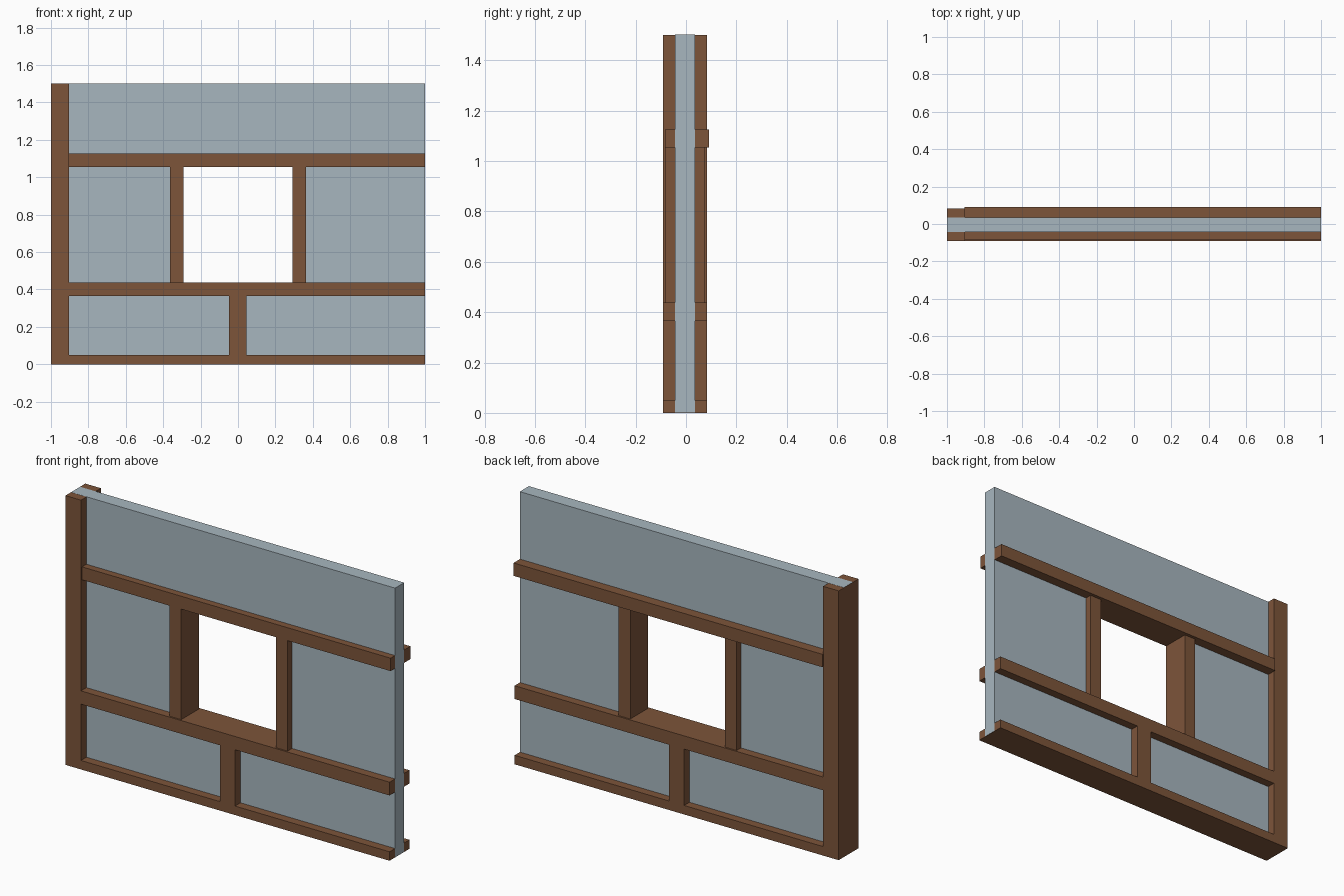
import bpy, bmesh

if "Cube" in bpy.data.objects:
    bpy.data.objects.remove(bpy.data.objects["Cube"])


def material(name, rgb):
    m = bpy.data.materials.new(name)
    m.diffuse_color = (*rgb, 1)
    m.use_nodes = True
    m.node_tree.nodes["Principled BSDF"].inputs["Base Color"].default_value = m.diffuse_color
    return m


wood = material("brown_wood", (0.205, 0.09, 0.042))
plaster = material("blue_grey_plaster", (0.39, 0.47, 0.52))


def finish(bm, name, mat):
    bmesh.ops.recalc_face_normals(bm, faces=bm.faces)
    mesh = bpy.data.meshes.new(name)
    bm.to_mesh(mesh)
    bm.free()
    mesh.materials.append(mat)
    obj = bpy.data.objects.new(name, mesh)
    bpy.context.collection.objects.link(obj)
    return obj


def beam(name, x, y, z):
    """Box timber given as (min, max) ranges."""
    bm = bmesh.new()
    bmesh.ops.create_cube(bm, size=1)
    for v in bm.verts:
        v.co = [r[0] if c < 0 else r[1] for c, r in zip(v.co, (x, y, z))]
    return finish(bm, name, wood)


def panel(name, xs, zs, y0, y1):
    """Slab on a 3 x 3 grid with the middle cell left open."""
    bm = bmesh.new()
    v = [[bm.verts.new((x, y0, z)) for z in zs] for x in xs]
    for i in range(3):
        for j in range(3):
            if (i, j) != (1, 1):
                bm.faces.new((v[i][j], v[i + 1][j], v[i + 1][j + 1], v[i][j + 1]))
    res = bmesh.ops.extrude_face_region(bm, geom=bm.faces[:])
    moved = [g for g in res["geom"] if isinstance(g, bmesh.types.BMVert)]
    bmesh.ops.translate(bm, verts=moved, vec=(0, y1 - y0, 0))
    return finish(bm, name, plaster)


# Infill, its opening edge hidden inside the window timbers
panel("wall_panel", (-0.9990, -0.33, 0.33, 1.0), (0.001, 0.40, 1.09, 1.502),
      -0.044, 0.036)

# Timber depths
FLUSH = (-0.092, 0.083)
JAMB = (-0.083, 0.074)
HEAD = (-0.083, 0.092)
RAIL_X = (-0.905, 0.9993)

# Corner post and horizontal rails
beam("corner_post", (-1.0, -0.904), FLUSH, (0, 1.5013))
beam("bottom_rail", RAIL_X, FLUSH, (0, 0.05))
beam("sill_rail", RAIL_X, FLUSH, (0.364, 0.438))
beam("head_rail", RAIL_X, HEAD, (1.054, 1.126))

# Stud below the window and the window jambs
beam("lower_stud", (-0.047, 0.046), FLUSH, (0.05, 0.364))
for side, x in (("left", (-0.364, -0.292)), ("right", (0.292, 0.364))):
    beam(side + "_window_jamb", x, JAMB, (0.438, 1.054))
